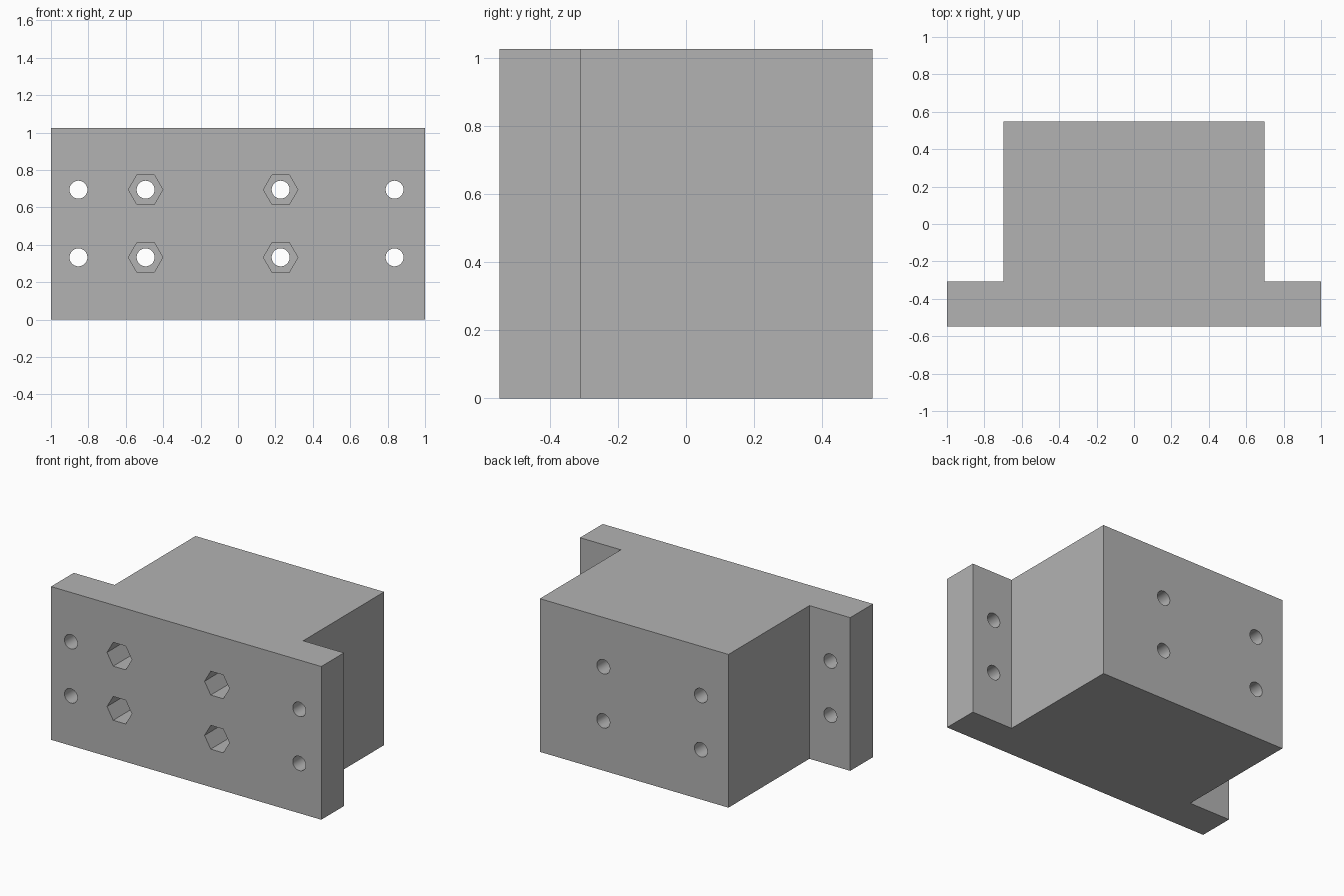
import bpy
import bmesh
from math import pi

default = bpy.data.objects.get("Cube")
if default:
    bpy.data.objects.remove(default, do_unlink=True)

FRONT, STEP, BACK, HEIGHT = -0.548, -0.308, 0.548, 1.025
HOLE_HEIGHTS = (0.333, 0.695)

grey = bpy.data.materials.new("plain grey")
grey.use_nodes = True
grey.diffuse_color = (0.45, 0.45, 0.45, 1)
grey.node_tree.nodes["Principled BSDF"].inputs["Base Color"].default_value = grey.diffuse_color

# Block with side flanges, extruded upward from its plan outline
outline = [(-1, FRONT), (1, FRONT), (1, STEP), (0.698, STEP),
           (0.698, BACK), (-0.698, BACK), (-0.698, STEP), (-1, STEP)]
bm = bmesh.new()
base = bm.faces.new([bm.verts.new((x, y, 0)) for x, y in outline])
top = bmesh.ops.extrude_face_region(bm, geom=[base])["geom"]
bmesh.ops.translate(bm, vec=(0, 0, HEIGHT),
                    verts=[v for v in top if isinstance(v, bmesh.types.BMVert)])
bmesh.ops.recalc_face_normals(bm, faces=bm.faces[:])
mesh = bpy.data.meshes.new("mounting_block")
bm.to_mesh(mesh)
bm.free()
block = bpy.data.objects.new("mounting_block", mesh)
bpy.context.collection.objects.link(block)
mesh.materials.append(grey)


def bore(x, z, radius, sides, y_from, y_to):
    """Cut a prism-shaped hole running front to back."""
    bpy.ops.mesh.primitive_cylinder_add(
        vertices=sides, radius=radius, depth=y_to - y_from,
        location=(x, (y_from + y_to) / 2, z), rotation=(pi / 2, pi / 6, 0))
    cutter = bpy.context.object
    cutter.name = "hole_cutter"
    cutter.hide_render = True
    cutter.data.materials.append(grey)
    cut = block.modifiers.new("bore", "BOOLEAN")
    cut.operation = "DIFFERENCE"
    cut.solver = "EXACT"
    cut.object = cutter
    bpy.context.view_layer.objects.active = block
    bpy.ops.object.modifier_apply(modifier=cut.name)
    bpy.data.objects.remove(cutter, do_unlink=True)


for z in HOLE_HEIGHTS:
    # Round holes through the flanges
    for x in (-0.853, 0.837):
        bore(x, z, 0.048, 32, FRONT - 0.1, STEP + 0.1)
    # Hexagonal nut pockets with round holes through the block
    for x in (-0.494, 0.228):
        bore(x, z, 0.092, 6, FRONT - 0.1, 0.05)
        bore(x, z, 0.048, 32, FRONT - 0.2, BACK + 0.1)

# Smooth bores, crisp edges
bpy.ops.object.select_all(action="DESELECT")
block.select_set(True)
bpy.context.view_layer.objects.active = block
bpy.ops.object.shade_smooth_by_angle(angle=pi / 6)
